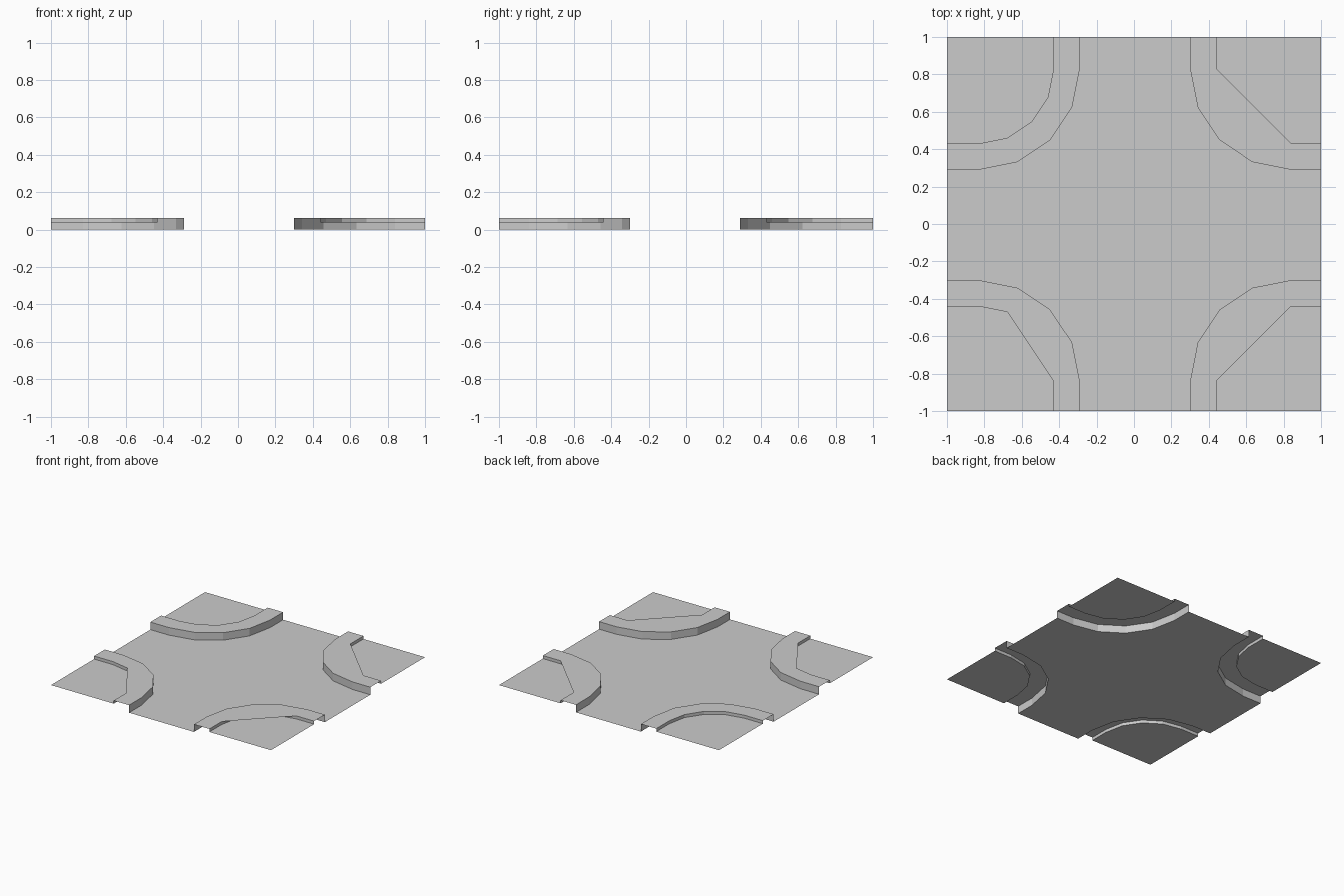
import bpy, bmesh, math
from mathutils import Vector

if "Cube" in bpy.data.objects:
    bpy.data.objects.remove(bpy.data.objects["Cube"])

ROAD_Z, GROUND_Z, TOP_Z = 0.0, 0.037, 0.062
OFF = Vector((0.005, -0.005, 0))      # slight shift of the kerb layout
UP = Vector((0, 0, 1))


def make(name, faces):
    """Build a flat-shaded mesh from (points, facing direction) pairs."""
    bm = bmesh.new()
    for pts, facing in faces:
        f = bm.faces.new([bm.verts.new(p) for p in pts])
        f.normal_update()
        if f.normal.dot(facing) < 0:
            f.normal_flip()
    bmesh.ops.remove_doubles(bm, verts=bm.verts, dist=1e-5)
    me = bpy.data.meshes.new(name)
    bm.to_mesh(me)
    bm.free()
    ob = bpy.data.objects.new(name, me)
    bpy.context.collection.objects.link(ob)
    return ob


def kerb_line(sx, sy, r):
    """Rounded corner line: straight end, quarter arc, straight end."""
    c = 0.835
    pts = [(c - r, 1)]
    for i in range(5):
        a = math.pi / 8 * i
        pts.append((c - r * math.cos(a), c - r * math.sin(a)))
    pts.append((1, c - r))
    out = [Vector((sx * x, sy * y, 0)) + OFF for x, y in pts]
    out[0].y, out[-1].x = sy, sx
    return out


def at(p, z):
    return Vector((p.x, p.y, z))


# Corners: inner index range bridged flat across by the pavement top
corners = [("front_left", -1, -1, (1, 4)), ("front_right", 1, -1, (1, 5)),
           ("back_right", 1, 1, (1, 5)), ("back_left", -1, 1, None)]
road = []
for k, (name, sx, sy, fill) in enumerate(corners):
    outer, inner = kerb_line(sx, sy, 0.54), kerb_line(sx, sy, 0.40)
    road += outer[::-1] if k % 2 == 0 else outer
    diag = Vector((sx, sy, 0))
    kerb, ground = [], []
    tip = Vector((sx, sy, GROUND_Z))
    for i in range(6):
        a, b, c, d = outer[i], outer[i + 1], inner[i + 1], inner[i]
        kerb.append(([at(p, TOP_Z) for p in (a, b, c, d)], UP))
        kerb.append(([at(a, ROAD_Z), at(b, ROAD_Z), at(b, TOP_Z), at(a, TOP_Z)], -diag))
        kerb.append(([at(d, GROUND_Z), at(c, GROUND_Z), at(c, TOP_Z), at(d, TOP_Z)], diag))
        ground.append(([tip, at(d, GROUND_Z), at(c, GROUND_Z)], UP))
    if fill:
        kerb.append(([at(p, TOP_Z) for p in inner[fill[0]:fill[1] + 1]], UP))
    make("pavement_" + name, kerb)
    make("corner_ground_" + name, ground)

# Road surface
make("road", [(road, UP)])

# Zebra crossing stripes on each arm
for name, turn in (("right", 0), ("back", 1), ("left", 2), ("front", 3)):
    ca, sa = (1, 0, -1, 0)[turn], (0, 1, 0, -1)[turn]
    stripes = []
    for i in range(-2, 3):
        y = i * 0.107
        quad = [(0.842, y - 0.026), (0.972, y - 0.026), (0.972, y + 0.026), (0.842, y + 0.026)]
        stripes.append(([Vector((u * ca - v * sa, u * sa + v * ca, 0.001)) + OFF * 0.5
                         for u, v in quad], UP))
    make("crossing_" + name, stripes)
